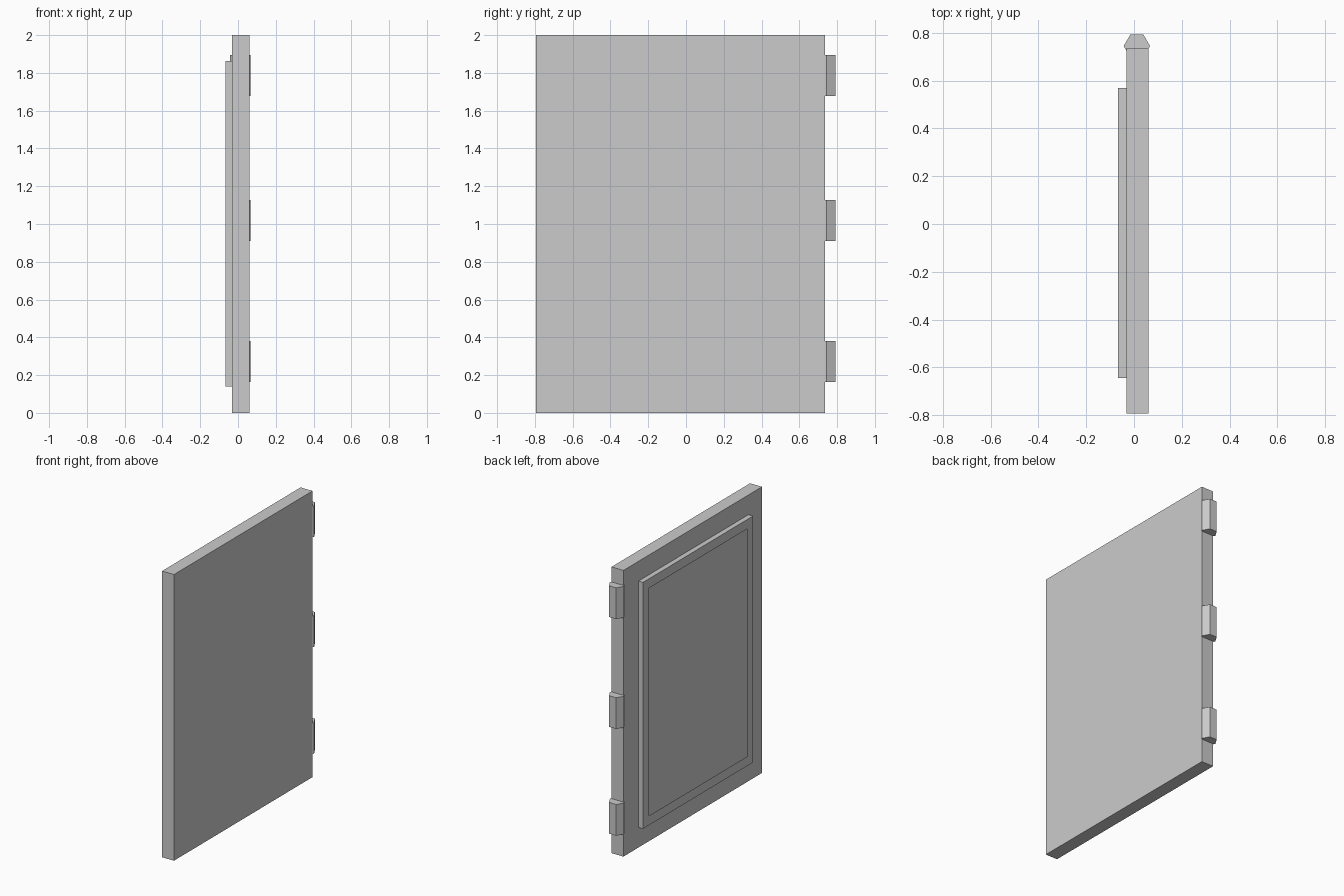
import bpy, bmesh

default = bpy.data.objects.get("Cube")
if default:
    bpy.data.objects.remove(default, do_unlink=True)

grey = bpy.data.materials.new("light grey")
grey.use_nodes = True
colour = (0.6, 0.6, 0.6, 1)
grey.diffuse_color = colour
grey.node_tree.nodes["Principled BSDF"].inputs["Base Color"].default_value = colour


def finish(name, bm):
    mesh = bpy.data.meshes.new(name)
    bm.to_mesh(mesh)
    bm.free()
    mesh.materials.append(grey)
    obj = bpy.data.objects.new(name, mesh)
    bpy.context.collection.objects.link(obj)


def box(low, high):
    bm = bmesh.new()
    bmesh.ops.create_cube(bm, size=1)
    for v in bm.verts:
        v.co = [h if c > 0 else l for c, l, h in zip(v.co, low, high)]
    bm.normal_update()
    return bm


# Door slab
finish("door_slab", box((-0.032, -0.793, 0), (0.06, 0.737, 2)))

# Hollow frame shell: open at the back, with a window opening in its outer face
frame = box((-0.067, -0.645, 0.14), (-0.032, 0.57, 1.862))
outer = [f for f in frame.faces if f.normal.x < -0.9]
back = [f for f in frame.faces if f.normal.x > 0.9]
bmesh.ops.inset_region(frame, faces=outer, thickness=0.093, depth=0)
bmesh.ops.delete(frame, geom=outer + back, context="FACES")
finish("panel_frame", frame)

# Hexagonal hinge barrels along the back edge
for name, z in (("lower", 0.272), ("middle", 1.018), ("upper", 1.786)):
    bm = bmesh.new()
    bmesh.ops.create_cone(bm, cap_ends=True, segments=6, radius1=0.055,
                          radius2=0.055, depth=0.218)
    # Turn the barrel so that corners point along x
    for v in bm.verts:
        v.co.x, v.co.y = v.co.y, -v.co.x
    bmesh.ops.translate(bm, verts=bm.verts, vec=(0.012, 0.745, z))
    finish(name + "_hinge", bm)
